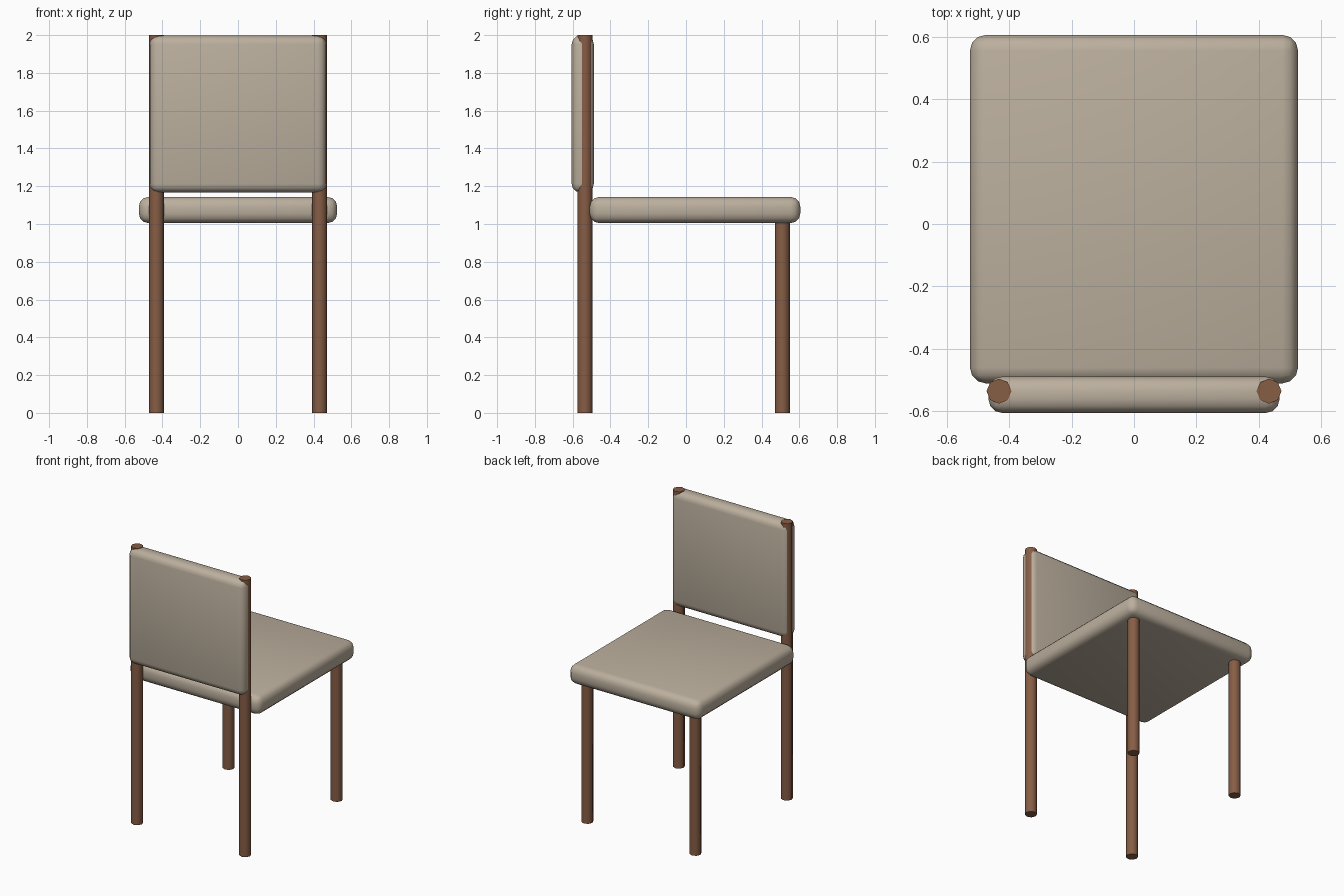
import bpy
from math import radians

if "Cube" in bpy.data.objects:
    bpy.data.objects.remove(bpy.data.objects["Cube"])


def material(name, color):
    mat = bpy.data.materials.new(name)
    mat.diffuse_color = (*color, 1)
    mat.use_nodes = True
    mat.node_tree.nodes["Principled BSDF"].inputs["Base Color"].default_value = mat.diffuse_color
    return mat


fabric = material("fabric", (0.50, 0.43, 0.34))
wood = material("wood", (0.24, 0.11, 0.06))


def cushion(name, low, high, bevel):
    """Rounded box between two opposite corners."""
    centre = [(a + b) / 2 for a, b in zip(low, high)]
    bpy.ops.mesh.primitive_cube_add(size=1, location=centre)
    ob = bpy.context.object
    ob.name = name
    ob.scale = [b - a for a, b in zip(low, high)]
    bpy.ops.object.transform_apply(location=False, rotation=False, scale=True)
    mod = ob.modifiers.new("rounding", 'BEVEL')
    mod.width = bevel
    mod.segments = 3
    bpy.ops.object.modifier_apply(modifier=mod.name)
    bpy.ops.object.shade_smooth_by_angle(angle=radians(50))
    ob.data.materials.append(fabric)


def leg(name, x, y, height):
    """Eight-sided post standing on the floor."""
    bpy.ops.mesh.primitive_cylinder_add(vertices=8, radius=0.04, depth=height,
                                        location=(x, y, height / 2))
    ob = bpy.context.object
    ob.name = name
    bpy.ops.object.shade_smooth_by_angle(angle=radians(50))
    ob.data.materials.append(wood)


# Padded seat and backrest
cushion("seat", (-0.525, -0.51, 1.005), (0.525, 0.605, 1.143), 0.05)
cushion("backrest", (-0.466, -0.605, 1.167), (0.466, -0.488, 1.997), 0.045)

# Long back posts carry the backrest, short legs stop under the seat
for side, x in (("left", -0.432), ("right", 0.432)):
    leg("back_post_" + side, x, -0.535, 2.0)
    leg("front_leg_" + side, x, 0.51, 1.01)
